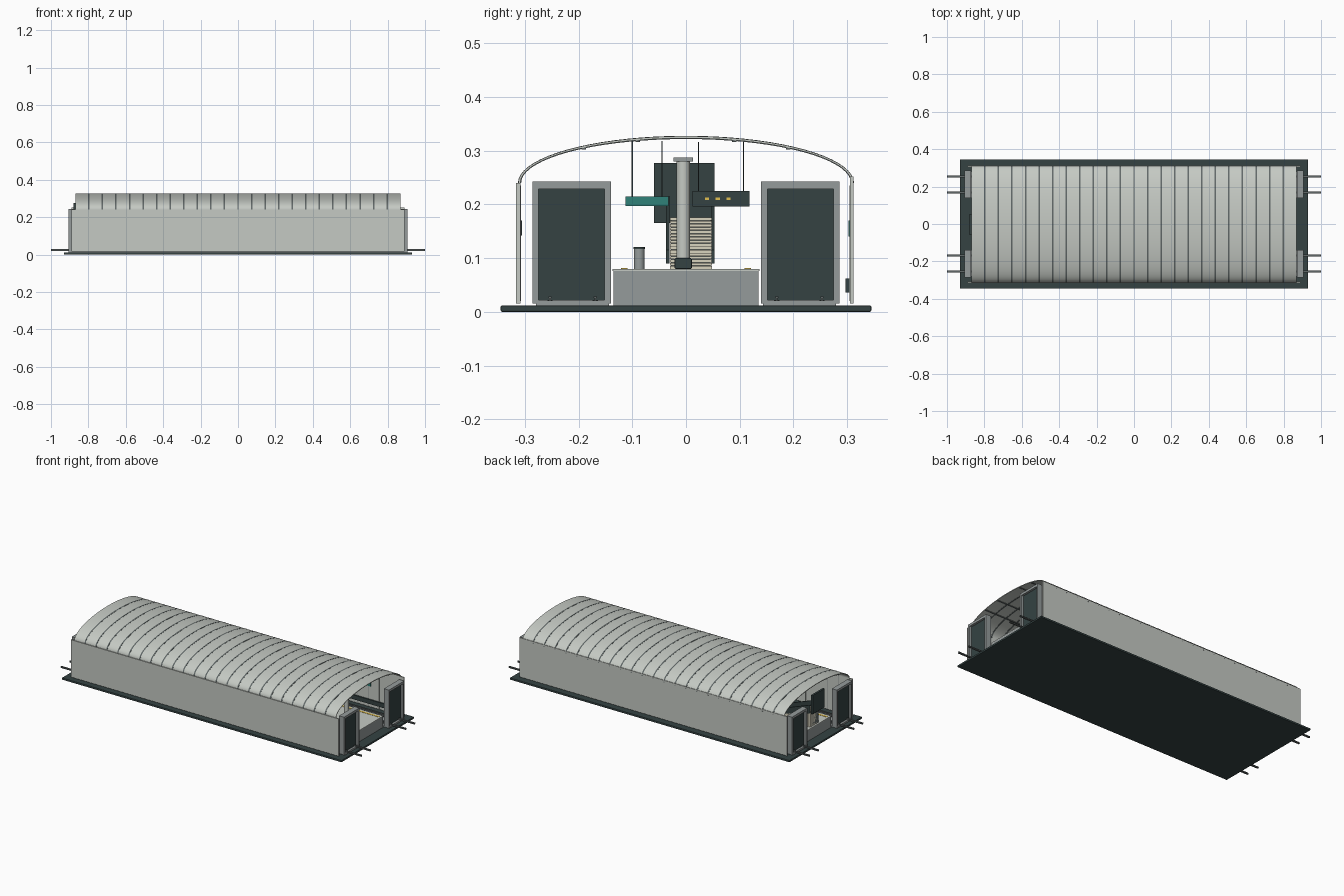
import bpy, bmesh, math

if "Cube" in bpy.data.objects:
    bpy.data.objects.remove(bpy.data.objects["Cube"])

def mat(name, c):
    m = bpy.data.materials.new(name)
    m.diffuse_color = (*c, 1)
    m.use_nodes = True
    m.node_tree.nodes["Principled BSDF"].inputs["Base Color"].default_value = m.diffuse_color
    return m

PALE = mat("pale_tile", (0.56, 0.59, 0.55))
GREY = mat("concrete", (0.30, 0.33, 0.33))
DARK = mat("dark_green_grey", (0.035, 0.055, 0.055))
STEEL = mat("steel", (0.12, 0.14, 0.14))
TEAL = mat("teal", (0.03, 0.22, 0.19))
YELLOW = mat("yellow", (0.75, 0.52, 0.08))
CREAM = mat("cream", (0.70, 0.66, 0.52))

def finish(bm, name, m, bevel=0, smooth=False):
    bmesh.ops.recalc_face_normals(bm, faces=bm.faces)
    me = bpy.data.meshes.new(name)
    bm.to_mesh(me)
    bm.free()
    ob = bpy.data.objects.new(name, me)
    bpy.context.collection.objects.link(ob)
    me.materials.append(m)
    if bevel:
        b = ob.modifiers.new("bevel", 'BEVEL')
        b.width, b.segments = bevel, 2
    if smooth:
        bpy.ops.object.select_all(action='DESELECT')
        ob.select_set(True)
        bpy.context.view_layer.objects.active = ob
        bpy.ops.object.shade_smooth_by_angle(angle=math.radians(35))
    return ob

def boxes(name, m, items, bevel=0):
    """Each item is x0, x1, y0, y1, z0, z1."""
    bm = bmesh.new()
    for x0, x1, y0, y1, z0, z1 in items:
        vs = bmesh.ops.create_cube(bm, size=1)["verts"]
        for v in vs:
            v.co = ((x0 + x1) / 2 + v.co.x * (x1 - x0),
                    (y0 + y1) / 2 + v.co.y * (y1 - y0),
                    (z0 + z1) / 2 + v.co.z * (z1 - z0))
    return finish(bm, name, m, bevel)

def cylinder(name, m, x, y, z0, z1, r, n=24):
    bm = bmesh.new()
    bmesh.ops.create_cone(bm, cap_ends=True, segments=n, radius1=r, radius2=r, depth=z1 - z0)
    bmesh.ops.translate(bm, verts=bm.verts, vec=(x, y, (z0 + z1) / 2))
    return finish(bm, name, m, smooth=True)

def arch_z(y, b=0.087, a=0.312):
    return 0.24 + b * math.sqrt(max(0, 1 - (y / a) ** 2))

def arch(name, m, spans, grow, thick, n):
    """Elliptical barrel band for every (x0, x1) span."""
    bm = bmesh.new()
    for x0, x1 in spans:
        rings = []
        for i in range(n + 1):
            t = math.pi * i / n
            ring = []
            for x, d in ((x0, 0), (x1, 0), (x1, thick), (x0, thick)):
                ring.append(bm.verts.new((x, -(0.312 + grow - d) * math.cos(t),
                                          0.24 + (0.087 + grow - d) * math.sin(t))))
            rings.append(ring)
        for p, q in zip(rings, rings[1:]):
            for k in range(4):
                bm.faces.new((p[k], p[(k + 1) % 4], q[(k + 1) % 4], q[k]))
        bm.faces.new(rings[0])
        bm.faces.new(rings[-1])
    return finish(bm, name, m, smooth=True)

# Base slab and platform
boxes("base_slab", DARK, [(-.93, .93, -.345, .345, 0, .012)], .003)
boxes("platform", GREY, [(-.87, .87, -.135, .135, .012, .076)])
boxes("platform_floor", PALE, [(-.87, .87, -.137, .137, .076, .08)])
boxes("tactile_strips", YELLOW, [(-.86, .86, s * .115 - .006, s * .115 + .006, .08, .0815) for s in (-1, 1)])

# Tracks
boxes("track_beds", GREY, [(-.905, .905, s * .211 - .068, s * .211 + .068, .012, .016) for s in (-1, 1)])
boxes("sleepers", STEEL, [(-.88 + i * .044 - .008, -.88 + i * .044 + .008, s * .211 - .06, s * .211 + .06, .016, .02)
                          for i in range(41) for s in (-1, 1)])
rails = []
for s in (-1, 1):
    for o in (-.042, .042):
        c = s * .211 + o
        rails += [(-1, 1, c - .005, c + .005, .02, .022),
                  (-1, 1, c - .0015, c + .0015, .022, .026),
                  (-1, 1, c - .003, c + .003, .026, .029)]
boxes("rails", STEEL, rails)

# Side walls with panel joints and wall fittings
boxes("front_wall", PALE, [(-.89, .89, -.316, -.308, .016, .24)])
boxes("back_wall", PALE, [(-.89, .89, .305, .312, .016, .252)])
boxes("wall_joints", GREY, [(x - .001, x + .001, y - .001, y + .001, .02, .235)
                            for x in [i * .0725 for i in range(-12, 13)] for y in (-.308, .305)])
boxes("cable_duct", DARK, [(-.87, .87, .297, .305, .036, .062)])
boxes("wall_name_panels", TEAL, [(x - .09, x + .09, .302, .305, .14, .17) for x in (-.58, 0, .58)])
boxes("wall_posters", DARK, [(x - .06, x + .06, -.308, -.305, .142, .17) for x in (-.58, -.29, 0, .29, .58)])

# Vaulted roof, ribs poking through it, and long purlins
arch("vault_roof", PALE, [(-.87, .87)], 0, .004, 64)
arch("roof_ribs", STEEL, [(i * .0725 - .004, i * .0725 + .004) for i in range(-11, 12)], .0006, .006, 36)
boxes("roof_purlins", STEEL, [(-.868, .868, y - .004, y + .004, arch_z(y) - .007, arch_z(y) - .002)
                              for y in (-.19, -.09, .09, .19)])

# Tunnel portals at the four track ends
frames, panels = [], []
for e in (-1, 1):
    for s in (-1, 1):
        x0, x1 = sorted((e * .872, e * .905))
        c = s * .213
        frames += [(x0, x1, c - .073, c - .061, .016, .243), (x0, x1, c + .061, c + .073, .016, .243),
                   (x0, x1, c - .061, c + .061, .229, .243), (x0, x1, c - .061, c + .061, .016, .022)]
        p0, p1 = sorted((e * .88, e * .892))
        panels.append((p0, p1, c - .061, c + .061, .022, .229))
boxes("portal_frames", GREY, frames)
boxes("portal_dark_panels", DARK, panels)

# Columns with base and capital
cols = [-.435, -.145, .145, .435, .725]
for x in cols:
    cylinder("column", PALE, x, -.005, .08, .28, .0125)
boxes("column_bases", DARK, [(x - .016, x + .016, -.021, .011, .08, .1) for x in cols], .002)
boxes("column_capitals", GREY, [(x - .018, x + .018, -.023, .013, .28, .287) for x in cols])

# Stairs climbing to the dark exit opening at the left end
n = 16
boxes("stair_steps", CREAM, [(-.86, -.60 - i * .016, -.03, .048, .08 + i * .006, .086 + i * .006 - .0008) for i in range(n)])
boxes("stair_core", STEEL, [(-.86, -.62 - i * .016, -.028, .046, .08 + i * .006, .087 + i * .006) for i in range(n - 1)])
boxes("exit_box", DARK, [(-.88, -.868, -.06, .053, .165, .277)])
for y in (-.034, .05):
    bm = bmesh.new()
    prof = [(-.59, .09), (-.59, .115), (-.86, .215), (-.86, .165)]
    a = [bm.verts.new((x, y - .003, z)) for x, z in prof]
    b = [bm.verts.new((x, y + .003, z)) for x, z in prof]
    bm.faces.new(a)
    bm.faces.new(b)
    for k in range(4):
        bm.faces.new((a[k], a[(k + 1) % 4], b[(k + 1) % 4], b[k]))
    finish(bm, "stair_balustrade", DARK)

# Hanging signs with rods
boxes("exit_signs", TEAL, [(x - .004, x + .004, -.113, -.033, .197, .215) for x in (-.44, .5)])
boxes("direction_signs", DARK, [(x - .006, x + .006, .012, .118, .196, .225) for x in (-.29, .29)])
boxes("sign_rods", DARK, [(x - .001, x + .001, y - .001, y + .001, .21, z) for x, ys, z in
                          ((-.29, (.023, .107), .316), (.29, (.023, .107), .316), (-.44, (-.1, -.045), .318), (.5, (-.1, -.045), .318))
                          for y in ys])
boxes("sign_lights", YELLOW, [(x + s * .006 - .0008, x + s * .006 + .0008, y, y + .008, .208, .213)
                              for x in (-.29, .29) for s in (-1, 1) for y in (.035, .055, .075)])

# Benches and litter bins
benches = [-.29, 0, .29, .58]
boxes("bench_seats", CREAM, [(x - .05, x + .05, -.02, .01, .094, .098) for x in benches])
boxes("bench_legs", DARK, [(x + o - .003, x + o + .003, -.017, .007, .08, .094) for x in benches for o in (-.04, .04)])
for x in (-.36, .36):
    cylinder("litter_bin", GREY, x, -.087, .08, .117, .010)
    cylinder("litter_bin_lid", DARK, x, -.087, .117, .121, .011)
